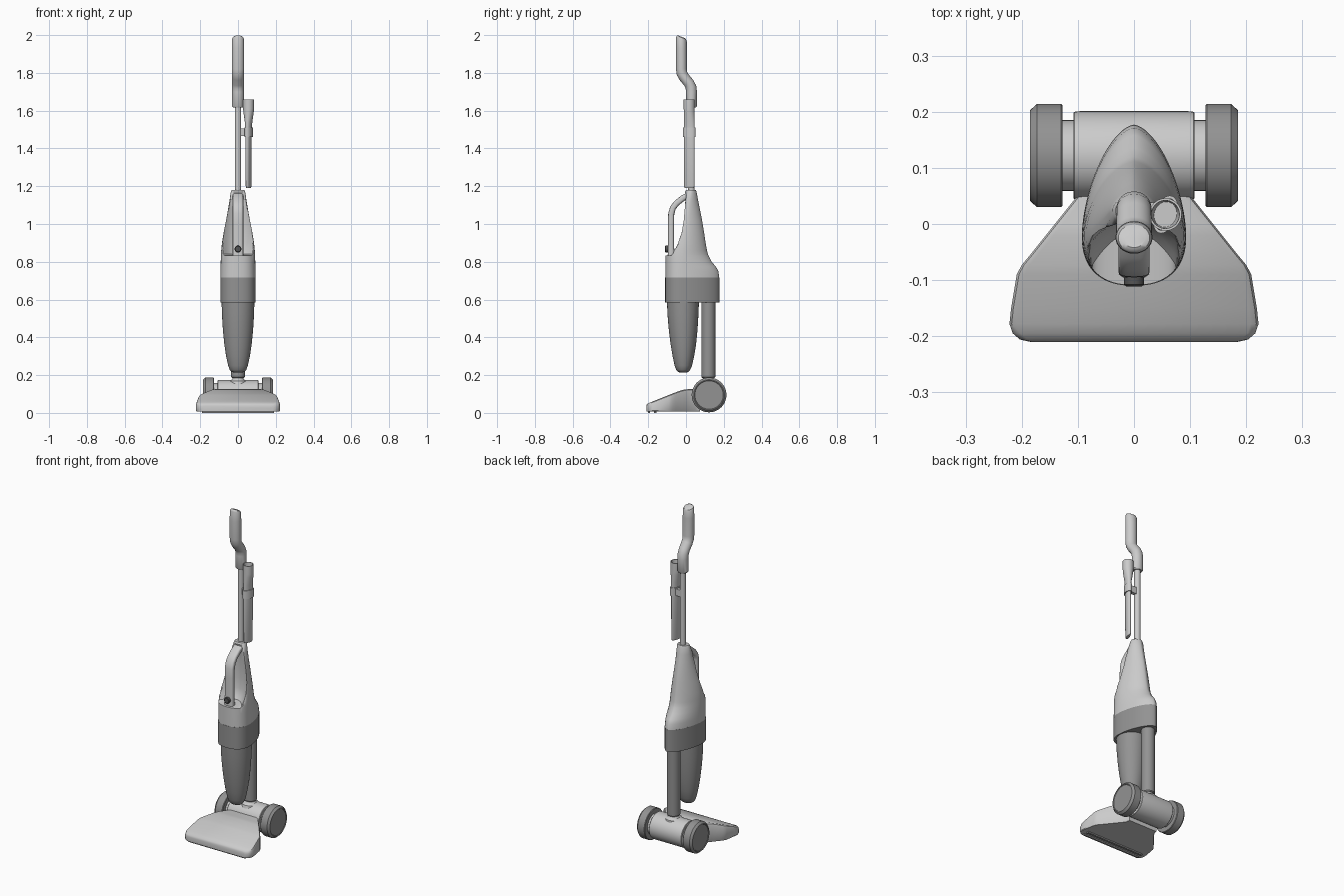
import bpy, bmesh, math
from mathutils import Vector


def material(name, rgb):
    m = bpy.data.materials.new(name)
    m.diffuse_color = (*rgb, 1)
    return m


LIGHT = material("light_grey", (0.6, 0.6, 0.6))
MID = material("mid_grey", (0.29, 0.29, 0.29))
DARK = material("dark_grey", (0.09, 0.09, 0.09))


def loft(name, rings, mat, angle=35):
    """Skin a list of equal-length point rings and cap both ends."""
    bm = bmesh.new()
    vr = [[bm.verts.new(p) for p in r] for r in rings]
    n = len(vr[0])
    for a, b in zip(vr, vr[1:]):
        for i in range(n):
            j = (i + 1) % n
            bm.faces.new((a[i], a[j], b[j], b[i]))
    bm.faces.new(vr[0][::-1])
    bm.faces.new(vr[-1])
    bmesh.ops.recalc_face_normals(bm, faces=bm.faces)
    me = bpy.data.meshes.new(name)
    bm.to_mesh(me)
    bm.free()
    me.materials.append(mat)
    ob = bpy.data.objects.new(name, me)
    bpy.context.collection.objects.link(ob)
    bpy.ops.object.select_all(action='DESELECT')
    ob.select_set(True)
    bpy.context.view_layer.objects.active = ob
    bpy.ops.object.shade_smooth_by_angle(angle=math.radians(angle))
    return ob


def power(v, e):
    return math.copysign(abs(v) ** e, v)


def angles(n):
    return [2 * math.pi * i / n for i in range(n)]


def turned(name, axis, centre, profile, mat, n=48):
    """Solid of revolution; profile holds (position along axis, radius)."""
    rings = []
    for h, r in profile:
        ring = []
        for t in angles(n):
            a, b = r * math.cos(t), r * math.sin(t)
            off = {'X': (h, a, b), 'Y': (a, h, b), 'Z': (a, b, h)}[axis]
            ring.append(Vector(centre) + Vector(off))
        rings.append(ring)
    return loft(name, rings, mat)


def sweep(name, path, mat, e=1.0, n=32):
    """Sweep an oval along a path of (y, z, half width, half depth)."""
    rings = []
    for i, (y, z, rx, rn) in enumerate(path):
        p, q = path[max(i - 1, 0)], path[min(i + 1, len(path) - 1)]
        d = Vector((q[0] - p[0], q[1] - p[1])).normalized()
        rings.append([(rx * power(math.cos(t), e),
                       y - d.y * rn * power(math.sin(t), e),
                       z + d.x * rn * power(math.sin(t), e)) for t in angles(n)])
    return loft(name, rings, mat)


def egg(z, w, front, back, cy, lim=-1.0, scoop=0.0, n=96):
    """Egg-shaped section, blunt in front, with an optional scooped front."""
    ring = []
    for t in angles(n):
        c, s = math.cos(t), math.sin(t)
        e = 2 / 1.65 if s > 0 else 2 / 2.4
        x = w * power(c, e)
        y = cy + (back - cy if s > 0 else cy - front) * power(s, e)
        if s < 0:
            y = max(y, lim + scoop * (1 - (x / w) ** 2))
        ring.append((x, y, z))
    return ring


def box(name, lo, hi, mat):
    return loft(name, [[(lo[0], lo[1], z), (hi[0], lo[1], z),
                        (hi[0], hi[1], z), (lo[0], hi[1], z)] for z in (lo[2], hi[2])], mat)


# Floor head: sections along y with half width and height
head = [(-0.21, 0.185, 0.04), (-0.206, 0.203, 0.047), (-0.195, 0.216, 0.053),
        (-0.178, 0.222, 0.06), (-0.15, 0.219, 0.071), (-0.09, 0.209, 0.095),
        (-0.073, 0.2, 0.102), (-0.055, 0.185, 0.109), (-0.02, 0.157, 0.121),
        (0.0, 0.141, 0.125), (0.05, 0.101, 0.126), (0.075, 0.096, 0.126)]
rings = []
for y, w, h in head:
    half = [(w - 0.003, 0.008), (w, 0.012), (w, h - 0.014), (w - 0.004, h - 0.005), (w - 0.014, h)]
    rings.append([(x, y, z) for x, z in half] + [(-x, y, z) for x, z in reversed(half)])
loft("floor_head", rings, LIGHT)
box("front_skid", (-0.19, -0.2, 0), (0.19, -0.19, 0.012), MID)
box("rear_skid", (-0.19, -0.17, 0), (0.19, -0.157, 0.012), MID)

# Motor housing and wheels
AXLE = (0, 0.122, 0.095)
turned("axle_housing", 'X', AXLE, [(-0.135, 0.063), (0.135, 0.063)], LIGHT)
turned("motor_housing", 'X', AXLE, [(-0.108, 0.076), (-0.106, 0.078), (-0.097, 0.079),
                                    (0.097, 0.079), (0.106, 0.078), (0.108, 0.076)], LIGHT)
for side, s in (("left", -1), ("right", 1)):
    turned(side + "_wheel", 'X', AXLE, [(s * x, r) for x, r in (
        (0.127, 0.089), (0.13, 0.092), (0.173, 0.092), (0.185, 0.081),
        (0.185, 0.077), (0.182, 0.075))], MID)

# Neck joint and rear tube
turned("neck_joint", 'Z', (0, 0.118, 0), [(0.14, 0.055), (0.168, 0.047), (0.174, 0.034),
                                          (0.182, 0.029), (0.2, 0.029)], LIGHT)
turned("rear_tube", 'Z', (0, 0.118, 0), [(0.186, 0.033), (0.191, 0.037), (0.6, 0.037)], MID)

# Dust cup: height, half width, half depth, centre y
cup = [(0.214, 0.022, 0.018, -0.015), (0.217, 0.034, 0.028, -0.015), (0.228, 0.044, 0.037, -0.015),
       (0.25, 0.052, 0.046, -0.014), (0.3, 0.063, 0.057, -0.014), (0.36, 0.072, 0.067, -0.014),
       (0.44, 0.08, 0.076, -0.015), (0.52, 0.085, 0.082, -0.016), (0.6, 0.087, 0.085, -0.016)]
loft("dust_cup", [[(rx * math.cos(t), cy + ry * math.sin(t), z) for t in angles(48)]
                  for z, rx, ry, cy in cup], MID)

# Band and upper shell with scooped front
loft("body_band", [egg(z, 0.093, -0.11, 0.177, -0.02) for z in (0.585, 0.718)], MID)
shell = [(0.718, 0.093, -0.109, 0.176, -0.02), (0.75, 0.0925, -0.109, 0.171, -0.02),
         (0.775, 0.092, -0.109, 0.158, -0.02), (0.8, 0.0915, -0.109, 0.135, -0.02),
         (0.832, 0.0905, -0.109, 0.12, -0.02, -0.109, 0),
         (0.84, 0.09, -0.108, 0.116, -0.02, -0.1, 0.085),
         (0.86, 0.089, -0.107, 0.111, -0.018, -0.08, 0.08),
         (0.9, 0.085, -0.105, 0.104, -0.015, -0.045, 0.055),
         (0.96, 0.075, -0.1, 0.095, -0.01, -0.022, 0.035),
         (1.02, 0.063, -0.08, 0.085, 0.0, -0.012, 0.025),
         (1.075, 0.053, -0.06, 0.074, 0.01, -0.008, 0.018),
         (1.13, 0.044, -0.03, 0.063, 0.02, -0.005, 0.01),
         (1.17, 0.038, -0.005, 0.056, 0.026), (1.18, 0.033, 0.0, 0.052, 0.026)]
loft("upper_shell", [egg(*row) for row in shell], LIGHT)

# Carry handle and switch
sweep("carry_handle", [(0.02, 1.155, 0.028, 0.016), (-0.015, 1.138, 0.028, 0.016),
                       (-0.05, 1.11, 0.028, 0.016), (-0.069, 1.086, 0.028, 0.016),
                       (-0.078, 1.055, 0.028, 0.016), (-0.079, 1.0, 0.028, 0.016),
                       (-0.079, 0.9, 0.028, 0.016), (-0.079, 0.825, 0.028, 0.018)], LIGHT, e=0.6)
turned("switch", 'Y', (0, 0, 0.868), [(-0.111, 0.014), (-0.108, 0.018), (-0.09, 0.018)], DARK, 24)

# Pole and top grip
turned("pole", 'Z', (0, 0.028, 0), [(1.16, 0.017), (1.66, 0.017)], LIGHT, 32)
grip = sweep("top_grip", [(0.029, 1.616, 0.026, 0.023), (0.029, 1.623, 0.031, 0.028),
                          (0.029, 1.70, 0.031, 0.029), (0.026, 1.725, 0.031, 0.029),
                          (0.015, 1.747, 0.031, 0.028), (-0.01, 1.777, 0.032, 0.028),
                          (-0.021, 1.797, 0.032, 0.029), (-0.024, 1.82, 0.033, 0.029),
                          (-0.024, 1.93, 0.033, 0.029), (-0.024, 1.989, 0.032, 0.028),
                          (-0.025, 1.999, 0.028, 0.024), (-0.025, 2.003, 0.02, 0.017)], LIGHT)
for v in grip.data.vertices:
    if v.co.z > 1.95:
        v.co.z -= (v.co.y + 0.052) * 0.42


# Crevice tool clipped beside the pole
def tool_ring(z, rx, ry, n=32):
    a = math.radians(-20)
    return [(0.056 + rx * math.cos(t) * math.cos(a) - ry * math.sin(t) * math.sin(a),
             0.017 + rx * math.cos(t) * math.sin(a) + ry * math.sin(t) * math.cos(a), z)
            for t in angles(n)]


tool = [(1.19, 0.009, 0.026), (1.2, 0.012, 0.029), (1.48, 0.014, 0.03), (1.54, 0.018, 0.03),
        (1.59, 0.027, 0.029), (1.61, 0.029, 0.029), (1.66, 0.029, 0.029),
        (1.66, 0.025, 0.025), (1.58, 0.02, 0.023)]
loft("crevice_tool", [tool_ring(*row) for row in tool], LIGHT)
loft("tool_clip", [tool_ring(z, 0.02, 0.035) for z in (1.46, 1.51)], LIGHT)
box("clip_arm", (0.0, 0.018, 1.465), (0.05, 0.038, 1.505), LIGHT)
